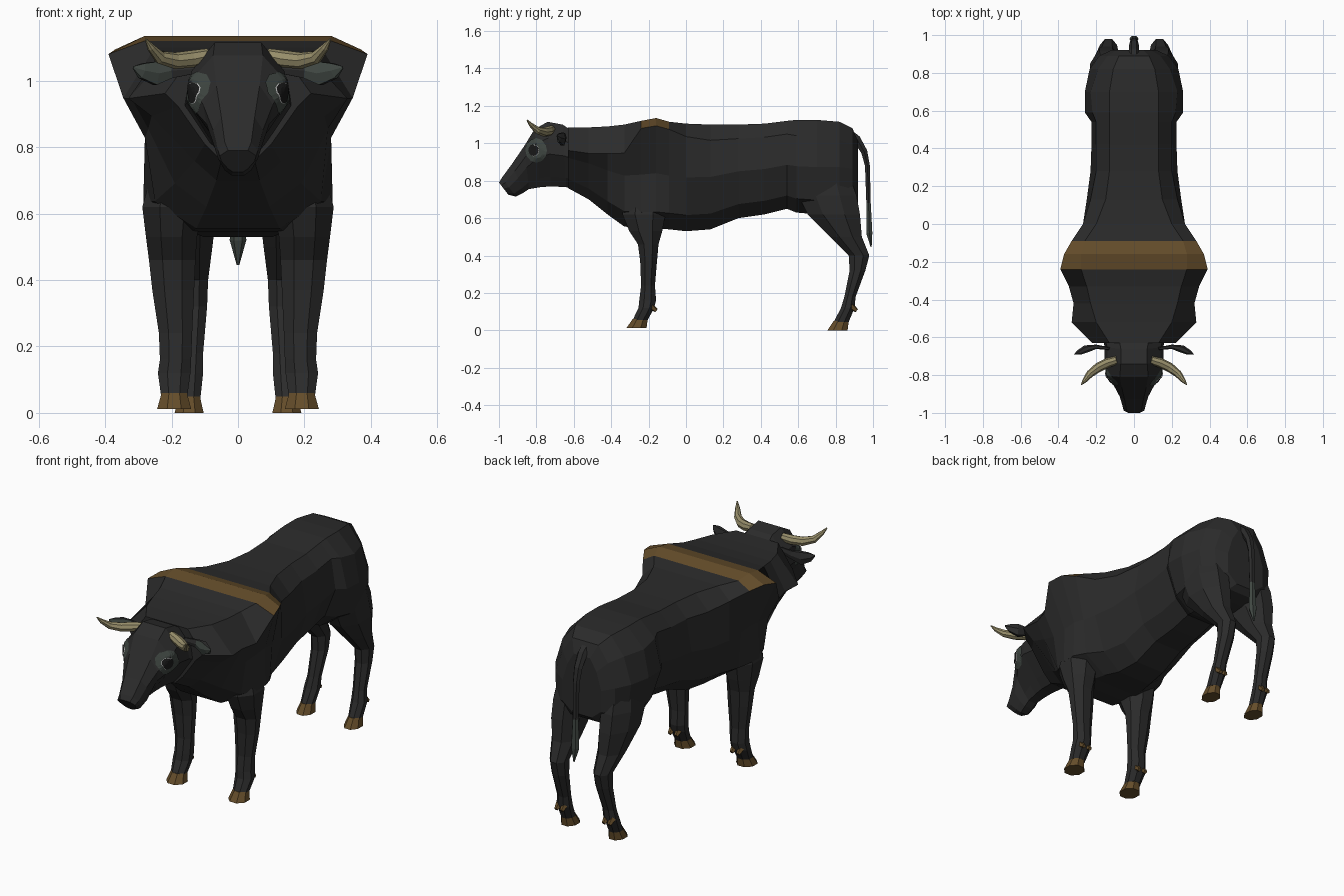
import bpy
import bmesh
import math
from mathutils import Vector
from mathutils.bvhtree import BVHTree

default_cube = bpy.data.objects.get("Cube")
if default_cube:
    bpy.data.objects.remove(default_cube, do_unlink=True)


def make_material(name, colour):
    material = bpy.data.materials.new(name)
    material.use_nodes = True
    material.diffuse_color = (*colour, 1)
    material.node_tree.nodes["Principled BSDF"].inputs["Base Color"].default_value = (*colour, 1)
    return material


BLACK = make_material("black hide", (.024, .024, .024))
BROWN = make_material("brown hoof", (.127, .073, .023))
HORN = make_material("pale horn", (.31, .27, .145))
GREY = make_material("grey green skin", (.05, .062, .054))
WHITE = make_material("eye white", (.6, .6, .6))
PUPIL = make_material("pupil black", (.01, .01, .01))


def finish(name, mesh_builder, materials, rule=None):
    """Turn a bmesh into an object and colour its faces by an optional rule."""
    bmesh.ops.recalc_face_normals(mesh_builder, faces=mesh_builder.faces)
    mesh_builder.normal_update()
    if rule:
        for face in mesh_builder.faces:
            face.material_index = rule(face.calc_center_median(), face.normal)
    mesh = bpy.data.meshes.new(name)
    mesh_builder.to_mesh(mesh)
    mesh_builder.free()
    for material in materials:
        mesh.materials.append(material)
    part = bpy.data.objects.new(name, mesh)
    bpy.context.collection.objects.link(part)
    return part


def loft(name, rings, materials, rule=None):
    """Bridge equal rings of points and cap both ends."""
    builder = bmesh.new()
    loops = [[builder.verts.new(point) for point in ring] for ring in rings]
    for first, second in zip(loops, loops[1:]):
        for i in range(len(first)):
            j = (i + 1) % len(first)
            builder.faces.new((first[i], first[j], second[j], second[i]))
    builder.faces.new(loops[0])
    builder.faces.new(loops[-1])
    return finish(name, builder, materials, rule)


def body_ring(top, bottom, widths, upper_fraction):
    """Mirrored cross-section hung between a top and a bottom point."""
    fractions = (0, upper_fraction, .5, .85)
    half = []
    for width, fraction in zip(widths, fractions):
        y = top[0] + (bottom[0] - top[0]) * fraction
        z = top[1] + (bottom[1] - top[1]) * fraction
        half.append(Vector((width, y, z)))
    half.append(Vector((widths[-1] * .5, *bottom)))
    return half + [Vector((-p.x, p.y, p.z)) for p in reversed(half)]


def flat_ring(z, y, depth, x, width, side, count=8):
    """Horizontal ring for legs and hooves."""
    ring = []
    for i in range(count):
        angle = math.tau * (i + .5) / count
        stretch = 1 / math.cos(math.pi / count)
        ring.append((side * (x + width * stretch * math.cos(angle)),
                     y + depth * stretch * math.sin(angle), z))
    return ring


def tube(name, path, radii, materials, side=1, squash=1, count=6, rule=None):
    """Tapered tube along a path; squash flattens it front to back."""
    points = [Vector((side * x, y, z)) for x, y, z in path]
    rings = []
    for i, point in enumerate(points):
        tangent = points[min(i + 1, len(points) - 1)] - points[max(i - 1, 0)]
        turn = tangent.to_track_quat('Z', 'Y')
        ring = []
        for k in range(count):
            angle = math.tau * k / count
            offset = turn @ Vector((math.cos(angle), math.sin(angle), 0)) * radii[i]
            offset.y *= squash
            ring.append(point + offset)
        rings.append(ring)
    return loft(name, rings, materials, rule)


# Body: y, top, bottom, four half widths, height fraction of the upper edge
body_sections = [
    (-.63, 1.085, .76, .13, .22, .18, .1, .38),
    (-.52, 1.085, .7, .2, .33, .26, .13, .36),
    (-.42, 1.09, .62, .23, .32, .27, .19, .31),
    (-.33, 1.1, .555, .25, .345, .28, .25, .28),
    (-.24, 1.12, .545, .28, .39, .28, .285, .07),
    (-.16, 1.135, .545, .28, .37, .28, .285, .07),
    (-.09, 1.115, .54, .26, .33, .275, .26, .07),
    (0, 1.105, .53, .2, .27, .27, .21, .12),
    (.13, 1.1, .54, .15, .23, .25, .18, .15),
    (.28, 1.1, .6, .13, .2, .23, .17, .15),
    (.42, 1.105, .62, .13, .2, .225, .16, .15),
    (.54, 1.12, .65, .13, .2, .225, .16, .15),
    (.59, 1.125, .63, .13, .22, .26, .2, .17),
    (.7, 1.125, .62, .13, .23, .26, .23, .2),
    (.82, 1.115, .63, .11, .19, .235, .21, .2),
    (.89, 1.08, .65, .08, .14, .185, .18, .2),
    (.92, 1.01, .68, .05, .09, .12, .12, .2),
]


def shoulder_band(centre, normal):
    return int(-.24 < centre.y < -.09 and normal.z > .3 and centre.z > 1)


loft("body", [body_ring((y, top), (y, bottom), widths, fraction)
              for y, top, bottom, *widths, fraction in body_sections],
     [BLACK, BROWN], shoulder_band)

# Head: top y and z, bottom y and z, four half widths
head_sections = [
    (-.6, 1.06, -.58, .76, .08, .16, .17, .1),
    (-.66, 1.1, -.64, .765, .07, .14, .155, .08),
    (-.74, 1.115, -.72, .77, .07, .14, .155, .07),
    (-.81, 1.075, -.78, .765, .075, .145, .14, .06),
    (-.865, .985, -.84, .755, .065, .105, .095, .05),
    (-.93, .89, -.87, .735, .05, .075, .075, .05),
    (-.985, .815, -.91, .715, .04, .06, .06, .04),
    (-1, .79, -.95, .725, .03, .055, .05, .03),
]
head = loft("head", [body_ring(s[:2], s[2:4], s[4:], .25) for s in head_sections], [BLACK])
head_tree = BVHTree.FromPolygons([v.co for v in head.data.vertices],
                                 [p.vertices[:] for p in head.data.polygons])


def head_plate(name, y, z, depth, height, lift, material, side):
    """Thin oval that follows the side of the head."""
    builder = bmesh.new()
    bmesh.ops.create_circle(builder, cap_ends=True, cap_tris=True, radius=1, segments=12)
    bmesh.ops.subdivide_edges(builder, edges=builder.edges, cuts=2, use_grid_fill=True)
    for vert in builder.verts:
        start = Vector((1, y + vert.co.x * depth, z + vert.co.y * height))
        hit, normal = head_tree.ray_cast(start, Vector((-1, 0, 0)))[:2]
        point = hit + normal * lift
        vert.co = (side * point.x, point.y, point.z)
    finish(name, builder, [material])


# Legs: z, centre y, half depth, centre x, half width
front_leg = [
    (.74, -.22, .1, .175, .08), (.62, -.225, .115, .198, .09),
    (.53, -.215, .088, .2, .077), (.46, -.202, .055, .198, .07), (.37, -.2, .045, .195, .063),
    (.24, -.203, .037, .188, .05), (.16, -.205, .045, .188, .047),
    (.12, -.212, .042, .192, .049), (.055, -.245, .04, .192, .04),
]
hind_leg = [
    (.9, .73, .12, .13, .08), (.72, .757, .155, .147, .087),
    (.62, .79, .14, .148, .085), (.5, .855, .085, .142, .065),
    (.4, .925, .055, .135, .045), (.32, .917, .042, .135, .042),
    (.18, .877, .03, .14, .035), (.12, .865, .036, .145, .04),
    (.045, .83, .04, .147, .034),
]
horn_path = [(.09, -.72, 1.075), (.14, -.735, 1.065), (.19, -.76, 1.06),
             (.235, -.795, 1.07), (.262, -.83, 1.1), (.278, -.85, 1.125)]
ear_path = [(.13, -.66, 1.035), (.2, -.65, 1.03), (.25, -.66, 1.022),
            (.29, -.68, 1.03), (.315, -.69, 1.04)]

for side, label in ((1, "left"), (-1, "right")):
    for leg_name, rows, ground in (("front", front_leg, .012), ("hind", hind_leg, 0)):
        loft(f"{label}_{leg_name}_leg", [flat_ring(*row, side) for row in rows], [BLACK])
        # Hoof and two dewclaws on each foot
        z, y, depth, x, width = rows[-1]
        loft(f"{label}_{leg_name}_hoof", [
            flat_ring(z + .005, y, depth, x, width * .95, side),
            flat_ring(ground, y - .02, depth * 1.35, x, width * 1.28, side),
        ], [BROWN])
        fetlock_z, fetlock_y, fetlock_depth = rows[-2][:3]
        for claw, claw_label in ((-1, "inner"), (1, "outer")):
            claw_x = x + claw * width * .5
            claw_y = fetlock_y + fetlock_depth
            tube(f"{label}_{leg_name}_{claw_label}_dewclaw",
                 [(claw_x, claw_y - .02, fetlock_z + .01), (claw_x, claw_y + .012, fetlock_z - .015)],
                 [.019, .011], [BROWN], side, count=5)

    # Horns, ears and eyes
    tube(f"{label}_horn", horn_path, [.022, .026, .025, .02, .012, .003], [HORN], side, count=8)
    tube(f"{label}_ear", ear_path, [.016, .026, .04, .026, .004], [BLACK, GREY], side, .45, 6,
         lambda centre, normal: int(normal.y < -.3 and abs(centre.x) > .2))
    head_plate(f"{label}_eye_patch", -.8, .962, .057, .064, .003, GREY, side)
    head_plate(f"{label}_eye_white", -.812, .962, .027, .031, .005, WHITE, side)
    head_plate(f"{label}_pupil", -.812, .962, .0255, .0295, .007, PUPIL, side)

# Tail with a paler tuft
tube("tail", [(0, .86, 1.06), (0, .915, 1.02), (0, .953, .955), (0, .97, .88), (0, .976, .68),
              (0, .98, .52), (0, .99, .445)],
     [.03, .028, .025, .02, .018, .025, .004], [BLACK, GREY], squash=.75,
     rule=lambda centre, normal: int(centre.z < .66))
